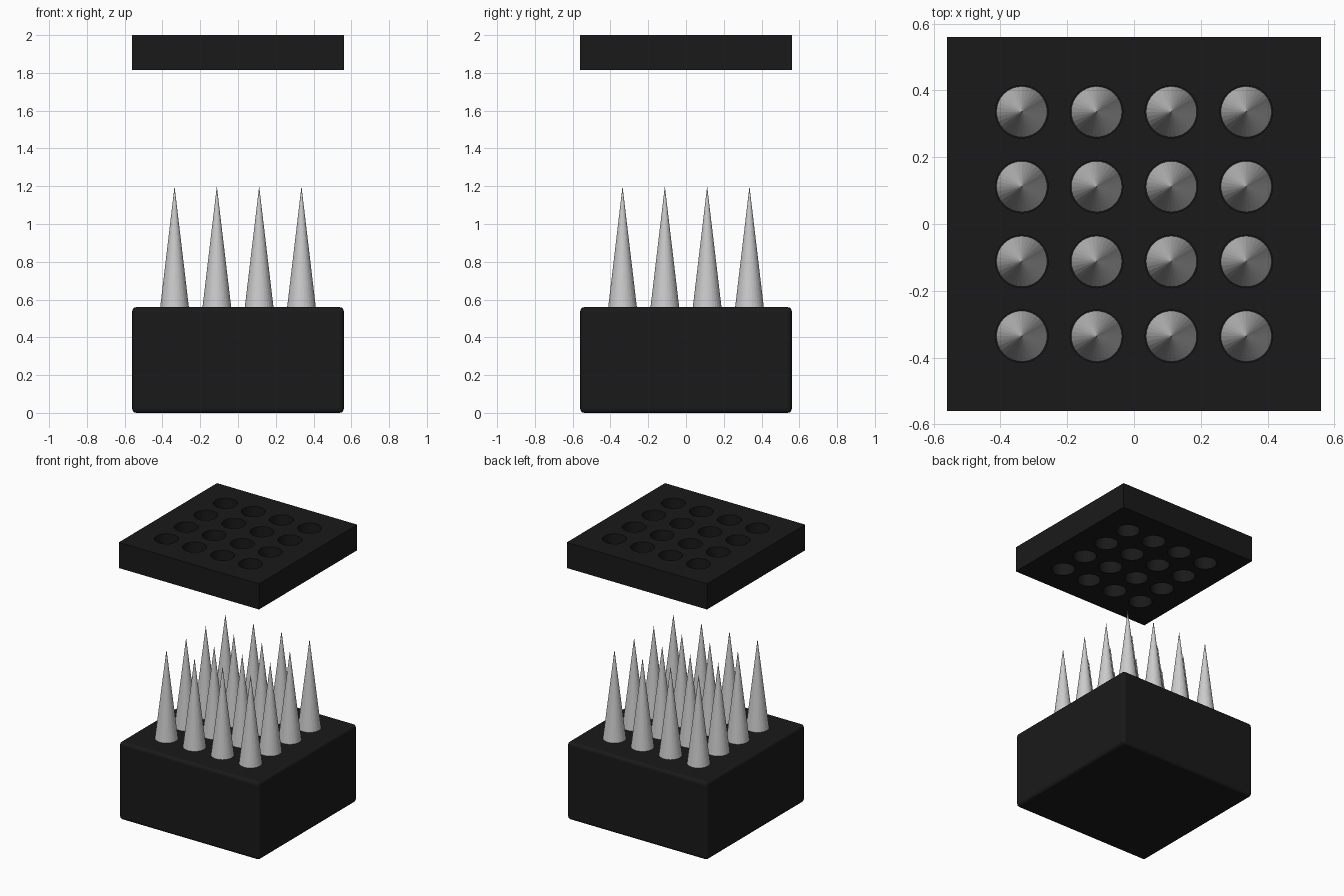
import bpy, bmesh
from mathutils import Matrix

if "Cube" in bpy.data.objects:
    bpy.data.objects.remove(bpy.data.objects["Cube"])

SIZE = 1.12
SPOTS = [(-0.336 + 0.224 * i, -0.336 + 0.224 * j) for i in range(4) for j in range(4)]

black = bpy.data.materials.new("black")
black.diffuse_color = (0.01, 0.01, 0.01, 1)
black.use_nodes = True
black.node_tree.nodes["Principled BSDF"].inputs["Base Color"].default_value = black.diffuse_color


def make(name, bm, mat=None):
    me = bpy.data.meshes.new(name)
    bm.to_mesh(me)
    bm.free()
    ob = bpy.data.objects.new(name, me)
    bpy.context.collection.objects.link(ob)
    if mat:
        me.materials.append(mat)
    return ob


def box(name, z0, z1):
    bm = bmesh.new()
    bmesh.ops.create_cube(bm, size=1, matrix=Matrix.Translation((0, 0, (z0 + z1) / 2))
                          @ Matrix.Diagonal((SIZE, SIZE, z1 - z0, 1)))
    return make(name, bm, black)


def cone_grid(name, r1, r2, z0, z1):
    bm = bmesh.new()
    for x, y in SPOTS:
        bmesh.ops.create_cone(bm, cap_ends=True, segments=32, radius1=r1, radius2=r2,
                              depth=z1 - z0, matrix=Matrix.Translation((x, y, (z0 + z1) / 2)))
    return make(name, bm)


# base block with softened edges
base = box("base_block", 0, 0.56)
bev = base.modifiers.new("bevel", 'BEVEL')
bev.width = 0.022
bev.segments = 3

# sharp spikes standing on the block
cone_grid("spikes", 0.077, 0, 0.55, 1.2)

# floating top plate pierced above every spike
plate = box("top_plate", 1.815, 2.0)
cutter = cone_grid("hole_cutter", 0.079, 0.079, 1.7, 2.1)
cutter.hide_render = True
cut = plate.modifiers.new("holes", 'BOOLEAN')
cut.operation = 'DIFFERENCE'
cut.solver = 'EXACT'
cut.object = cutter
bpy.context.view_layer.objects.active = plate
bpy.ops.object.modifier_apply(modifier=cut.name)
bpy.data.objects.remove(cutter)
